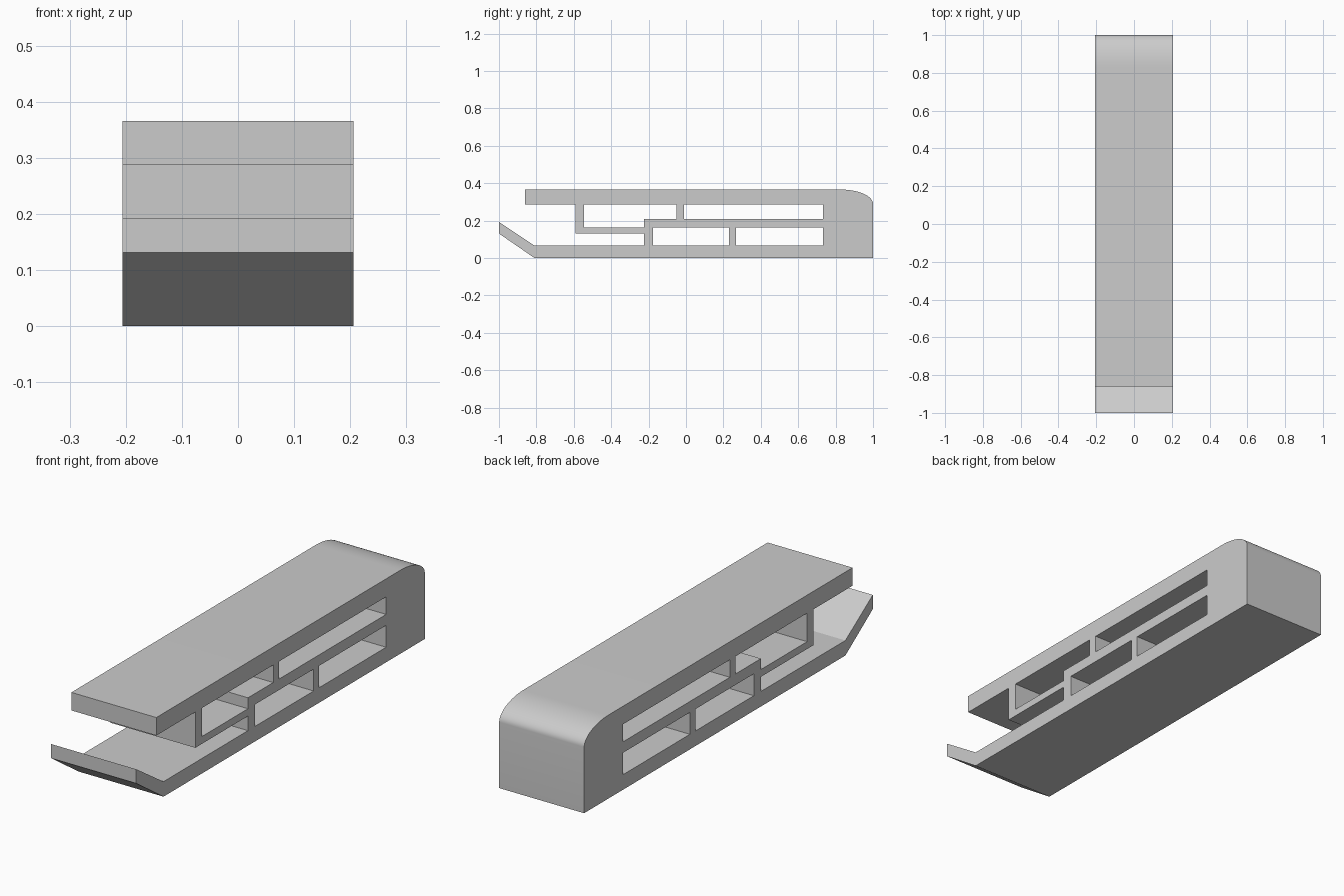
import bpy, bmesh, math

cube = bpy.data.objects.get("Cube")
if cube:
    bpy.data.objects.remove(cube, do_unlink=True)

HALF_WIDTH = 0.206
HEIGHT = 0.366

# Main heights and columns of the side profile
FLOOR, CEIL = 0.066, 0.287
SHELF_LOW, SHELF_HIGH = 0.162, 0.21
BACK = 0.732


def box(y0, y1, z0, z1):
    return [(y0, z0), (y1, z0), (y1, z1), (y0, z1)]


# Rounded upper back corner
RX, RZ, STEPS = 0.17, 0.077, 16
corner = []
for i in range(STEPS + 1):
    a = math.pi / 2 * i / STEPS
    corner.append((1 - RX + RX * math.cos(a), HEIGHT - RZ + RZ * math.sin(a)))

# Outer outline: base with raised front lip, back block, top slab, hanging wall and catch
outline = [(-1, 0.131), (-0.81, 0), (1, 0)] + corner + [
    (-0.86, HEIGHT), (-0.86, CEIL), (-0.59, CEIL), (-0.59, 0.13),
    (-0.225, 0.13), (-0.225, FLOOR), (-0.81, FLOOR), (-1, 0.193)]

# Openings that pass through the full width
openings = [
    [(-0.545, SHELF_LOW), (-0.225, SHELF_LOW), (-0.225, SHELF_HIGH),
     (-0.05, SHELF_HIGH), (-0.05, CEIL), (-0.545, CEIL)],
    box(-0.01, BACK, SHELF_HIGH, CEIL),
    box(-0.176, 0.23, FLOOR, SHELF_LOW),
    box(0.267, BACK, FLOOR, SHELF_LOW),
]

# Fill the profile and extrude it across the width
bm = bmesh.new()
for loop in [outline] + openings:
    verts = [bm.verts.new((-HALF_WIDTH, y, z)) for y, z in loop]
    for a, b in zip(verts, verts[1:] + verts[:1]):
        bm.edges.new((a, b))
bmesh.ops.triangle_fill(bm, use_beauty=True, use_dissolve=False, edges=bm.edges[:])
result = bmesh.ops.extrude_face_region(bm, geom=bm.faces[:], use_keep_orig=True)
moved = [g for g in result["geom"] if isinstance(g, bmesh.types.BMVert)]
bmesh.ops.translate(bm, verts=moved, vec=(2 * HALF_WIDTH, 0, 0))
bmesh.ops.recalc_face_normals(bm, faces=bm.faces[:])

mesh = bpy.data.meshes.new("slotted_clip_body")
bm.to_mesh(mesh)
bm.free()
body = bpy.data.objects.new("slotted_clip_body", mesh)
bpy.context.collection.objects.link(body)

# Single grey material
grey = bpy.data.materials.new("light_grey")
grey.use_nodes = True
colour = (0.6, 0.6, 0.6, 1)
grey.diffuse_color = colour
grey.node_tree.nodes["Principled BSDF"].inputs["Base Color"].default_value = colour
mesh.materials.append(grey)

# Smooth only the rounded corner
bpy.ops.object.select_all(action="DESELECT")
body.select_set(True)
bpy.context.view_layer.objects.active = body
bpy.ops.object.shade_smooth_by_angle(angle=math.radians(25))
